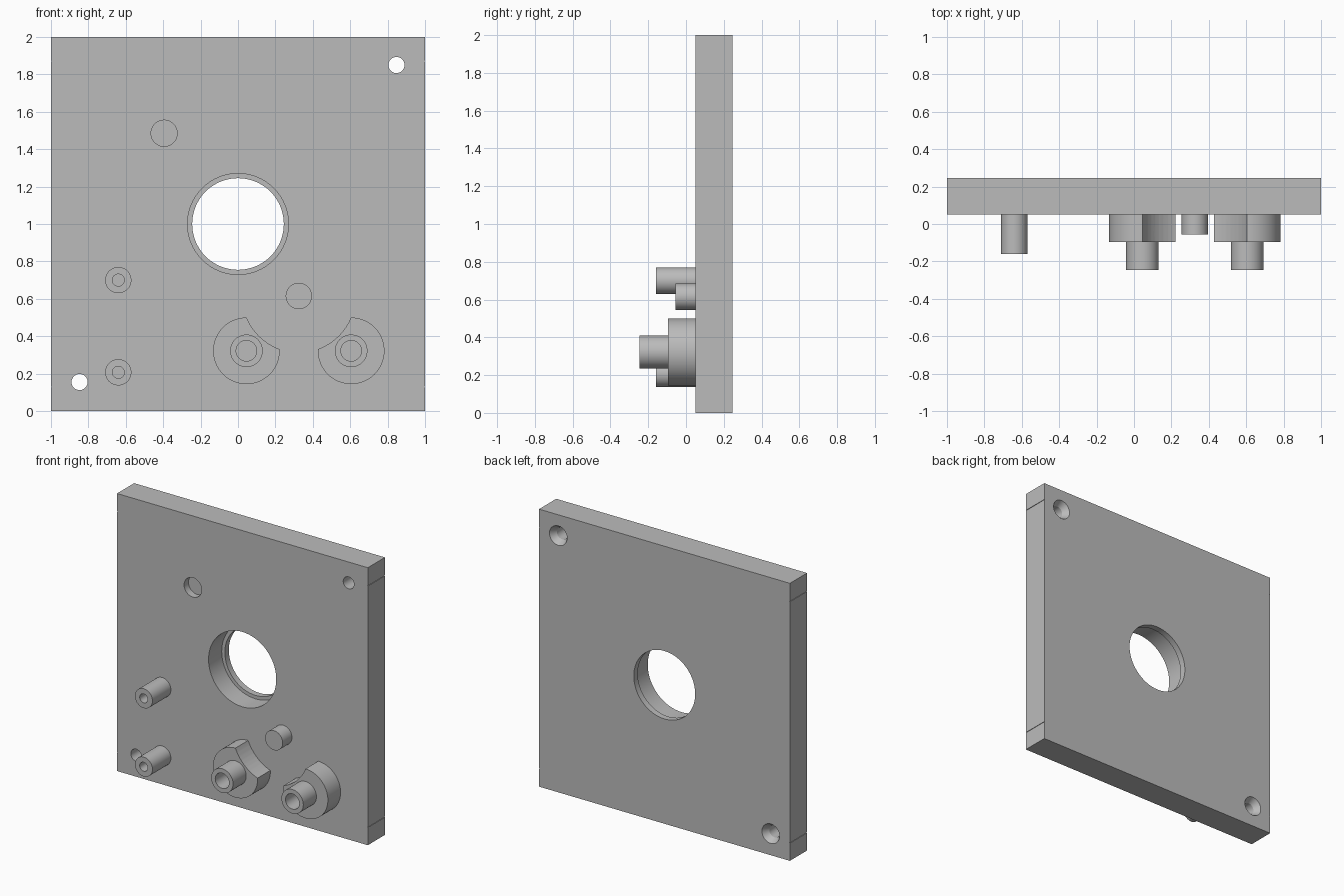
import bpy, bmesh, math

if "Cube" in bpy.data.objects:
    bpy.data.objects.remove(bpy.data.objects["Cube"], do_unlink=True)

grey = bpy.data.materials.new("plain grey")
grey.use_nodes = True
colour = (0.5, 0.5, 0.5, 1)
grey.diffuse_color = colour
grey.node_tree.nodes["Principled BSDF"].inputs["Base Color"].default_value = colour

FRONT, BACK = 0.05, 0.245
ROOT = FRONT + 0.01      # bosses sink slightly into the plate
SEGMENTS = 64


def finish(name, bm):
    bmesh.ops.recalc_face_normals(bm, faces=bm.faces)
    mesh = bpy.data.meshes.new(name)
    bm.to_mesh(mesh)
    bm.free()
    mesh.materials.append(grey)
    obj = bpy.data.objects.new(name, mesh)
    bpy.context.collection.objects.link(obj)
    return obj


def lathe(name, x, z, profile):
    """Turn (radius, y) points around an axis parallel to y; zero radius closes an end."""
    bm = bmesh.new()
    verts = [bm.verts.new((r, y, 0)) for r, y in profile]
    edges = [bm.edges.new(pair) for pair in zip(verts, verts[1:])]
    bmesh.ops.spin(bm, geom=verts + edges, cent=(0, 0, 0), axis=(0, 1, 0),
                   angle=math.tau, steps=SEGMENTS, use_duplicate=False)
    bmesh.ops.remove_doubles(bm, verts=bm.verts, dist=1e-5)
    bmesh.ops.translate(bm, verts=bm.verts, vec=(x, 0, z))
    return finish(name, bm)


def box(name, size, centre):
    bm = bmesh.new()
    bmesh.ops.create_cube(bm, size=1)
    bmesh.ops.scale(bm, verts=bm.verts, vec=size)
    bmesh.ops.translate(bm, verts=bm.verts, vec=centre)
    return finish(name, bm)


def cut(obj, cutter):
    cutter.hide_render = True
    mod = obj.modifiers.new("cut", "BOOLEAN")
    mod.operation, mod.solver, mod.object = "DIFFERENCE", "EXACT", cutter
    bpy.context.view_layer.objects.active = obj
    bpy.ops.object.modifier_apply(modifier=mod.name)
    bpy.data.objects.remove(cutter, do_unlink=True)


def smooth(obj):
    bpy.ops.object.select_all(action="DESELECT")
    obj.select_set(True)
    bpy.context.view_layer.objects.active = obj
    bpy.ops.object.shade_smooth_by_angle(angle=math.radians(30))


def tube(name, x, z, radius, tip, bore, floor):
    """Round boss with a blind bore in its tip."""
    return lathe(name, x, z, [(0, ROOT), (radius, ROOT), (radius, tip),
                              (bore, tip), (bore, floor), (0, floor)])


# Square plate
plate = box("plate", (2, BACK - FRONT, 2), (0, (FRONT + BACK) / 2, 1))

# Stepped centre opening
cut(plate, lathe("opening_cutter", 0, 1, [(0, -0.1), (0.27, -0.1), (0.27, 0.2),
                                          (0.245, 0.2), (0.245, 0.4), (0, 0.4)]))

# Screw holes, countersunk at the back
for x, z in ((0.847, 1.85), (-0.847, 0.155)):
    cut(plate, lathe("screw_cutter", x, z, [(0, -0.1), (0.043, -0.1), (0.043, 0.2),
                                            (0.07, BACK), (0.07, 0.4), (0, 0.4)]))

# Shallow round socket
cut(plate, lathe("socket_cutter", -0.395, 1.485, [(0, -0.1), (0.07, -0.1),
                                                  (0.07, 0.1), (0, 0.1)]))

# Hairline grooves on the side edges
for side in (-1, 1):
    for z in (0.13, 1.87):
        cut(plate, box("groove_cutter", (0.008, 0.5, 0.006), (side, 0.15, z)))
smooth(plate)

# Slim hollow posts
for name, z in (("upper_post", 0.70), ("lower_post", 0.207)):
    smooth(tube(name, -0.64, z, 0.07, -0.16, 0.032, 0.04))

# Short solid pin
PIN_X, PIN_Z = 0.325, 0.615
smooth(lathe("pin", PIN_X, PIN_Z, [(0, ROOT), (0.07, ROOT), (0.07, -0.055), (0, -0.055)]))

# Two mirrored bosses, each scooped by an arc around the pin
for name, side in (("right", -1), ("left", 1)):
    x, z = PIN_X + side * 0.28, 0.322
    base = lathe(name + "_boss_base", x, z, [(0, ROOT), (0.178, ROOT),
                                             (0.178, -0.095), (0.055, -0.095),
                                             (0.055, 0.04), (0, 0.04)])
    cut(base, lathe("scoop_cutter", PIN_X, PIN_Z, [(0, -0.3), (0.302, -0.3),
                                                   (0.302, 0.3), (0, 0.3)]))
    smooth(base)
    smooth(tube(name + "_boss_tube", x, z, 0.087, -0.245, 0.055, 0.035))
